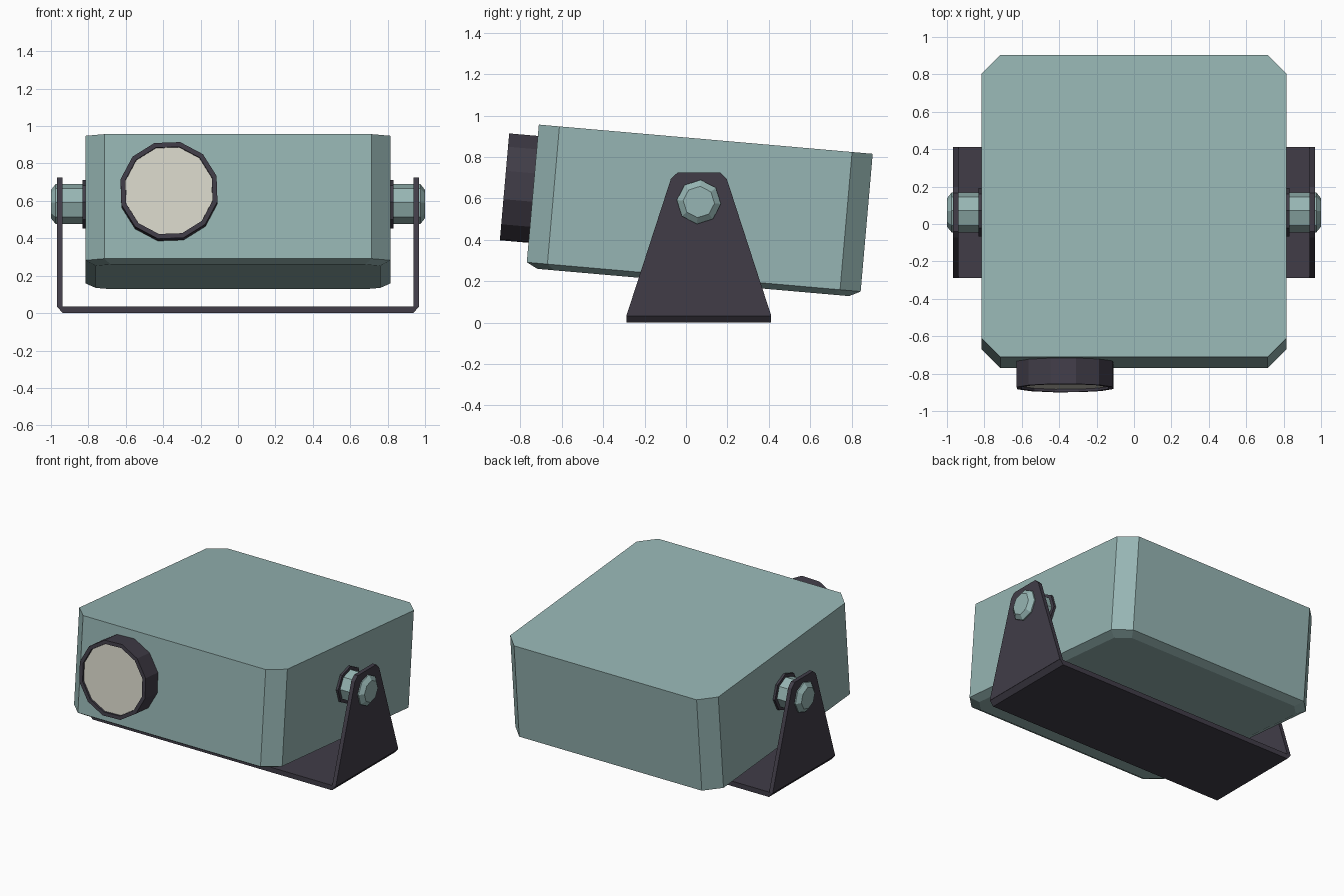
import bpy, bmesh, math
from mathutils import Matrix, Vector

if "Cube" in bpy.data.objects:
    bpy.data.objects.remove(bpy.data.objects["Cube"])

PIVOT = Vector((0, 0.062, 0.583))
TILT = Matrix.Translation(PIVOT) @ Matrix.Rotation(math.radians(-5), 4, 'X')


def material(name, rgb):
    m = bpy.data.materials.new(name)
    m.diffuse_color = (*rgb, 1)
    m.use_nodes = True
    m.node_tree.nodes["Principled BSDF"].inputs["Base Color"].default_value = m.diffuse_color
    return m


TEAL = material("pale teal", (0.305, 0.462, 0.451))
DARK = material("charcoal", (0.052, 0.046, 0.064))
CREAM = material("cream lens", (0.69, 0.675, 0.59))


def loft(name, rings, mat, matrix=Matrix()):
    """Join equal-sized rings of points into a capped solid."""
    bm = bmesh.new()
    loops = [[bm.verts.new(p) for p in r] for r in rings]
    n = len(loops[0])
    for a, b in zip(loops, loops[1:]):
        for i in range(n):
            j = (i + 1) % n
            bm.faces.new((a[i], a[j], b[j], b[i]))
    bm.faces.new(loops[0])
    bm.faces.new(loops[-1])
    bmesh.ops.recalc_face_normals(bm, faces=bm.faces)
    bm.transform(matrix)
    me = bpy.data.meshes.new(name)
    bm.to_mesh(me)
    bm.free()
    me.materials.append(mat)
    ob = bpy.data.objects.new(name, me)
    bpy.context.collection.objects.link(ob)
    return ob


def rect(inset, z):
    """Rectangle with cut corners, in the tilted body frame."""
    x, y0, y1, c = 0.815 - inset, -0.803 + inset, 0.817 - inset, 0.10 - inset * 0.35
    return [(-x + c, y0, z), (x - c, y0, z), (x, y0 + c, z), (x, y1 - c, z),
            (x - c, y1, z), (-x + c, y1, z), (-x, y1 - c, z), (-x, y0 + c, z)]


def lens_ring(r, y):
    angles = [math.radians(17 + 30 * i) for i in range(12)]
    return [(-0.369 + r * math.cos(a), y, -0.009 + r * math.sin(a)) for a in angles]


def bolt_ring(r, x):
    angles = [math.radians(45 * i) for i in range(8)]
    return [(x, r * math.cos(a), r * math.sin(a)) for a in angles]


# Tilted housing with chamfered bottom edge
loft("housing", [rect(0.054, -0.39), rect(0, -0.363), rect(0, 0.305)], TEAL, TILT)

# Lens barrel with a shallow recess, and the lens
loft("lens_barrel", [lens_ring(0.266, -0.79), lens_ring(0.266, -0.942),
                     lens_ring(0.240, -0.942), lens_ring(0.240, -0.92)], DARK, TILT)
loft("lens", [lens_ring(0.239, -0.915), lens_ring(0.239, -0.928)], CREAM, TILT)

# Bracket base with chamfered outer lower corners
Y0, Y1 = -0.288, 0.412
section = [(-0.938, 0), (0.938, 0), (0.967, 0.035), (-0.967, 0.035)]
loft("bracket_base", [[(x, y, z) for x, z in section] for y in (Y0, Y1)], DARK)

# Tapered bracket arms, pivot bolts and washers on both sides
arm = [(Y0, 0.033), (Y1, 0.033), (0.197, 0.695), (0.165, 0.725),
       (-0.041, 0.725), (-0.073, 0.695)]
for side, s in (("left", -1), ("right", 1)):
    loft("bracket_arm_" + side, [[(s * x, y, z) for y, z in arm] for x in (0.939, 0.967)], DARK)
    loft("pivot_bolt_" + side, [bolt_ring(0.107, s * 0.80), bolt_ring(0.107, s * 0.975),
                                bolt_ring(0.076, s * 1.0)], TEAL, TILT)
    loft("washer_" + side, [bolt_ring(0.13, s * 0.805), bolt_ring(0.13, s * 0.831)], DARK, TILT)
